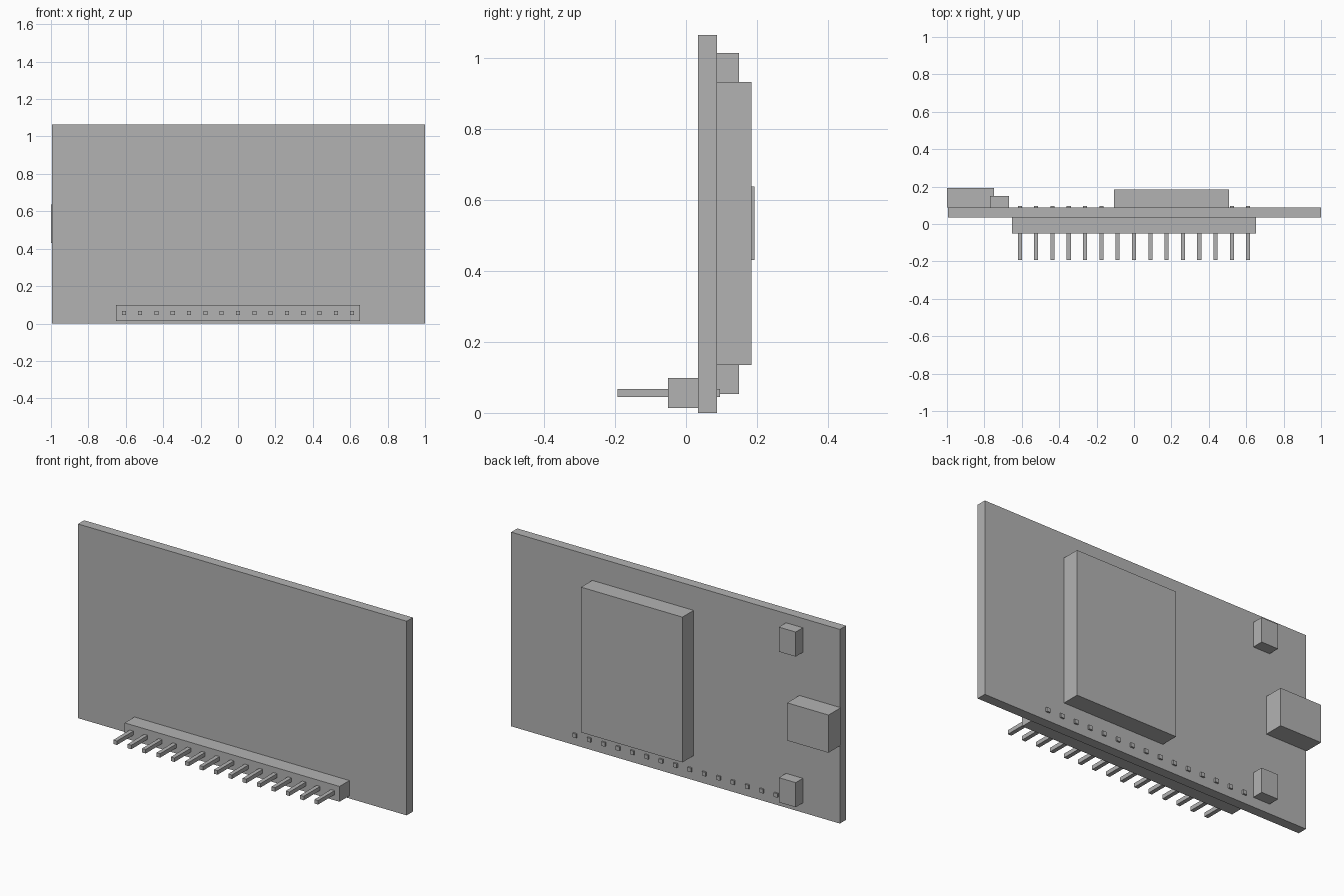
import bpy
import bmesh
from mathutils import Vector

cube = bpy.data.objects.get("Cube")
if cube:
    bpy.data.objects.remove(cube, do_unlink=True)

grey = bpy.data.materials.new("plain grey")
grey.use_nodes = True
colour = (0.45, 0.45, 0.45, 1)
grey.diffuse_color = colour
grey.node_tree.nodes["Principled BSDF"].inputs["Base Color"].default_value = colour


def box(name, x, y, z):
    """Box spanning the given (low, high) range on each axis."""
    low, high = (Vector(corner) for corner in zip(x, y, z))
    bm = bmesh.new()
    bmesh.ops.create_cube(bm, size=1)
    bmesh.ops.scale(bm, vec=high - low, verts=bm.verts)
    mesh = bpy.data.meshes.new(name)
    bm.to_mesh(mesh)
    bm.free()
    mesh.materials.append(grey)
    obj = bpy.data.objects.new(name, mesh)
    obj.location = (low + high) / 2
    bpy.context.collection.objects.link(obj)
    return obj


FRONT, BACK = 0.034, 0.087  # faces of the board
HEIGHT = 1.065

# Circuit board
box("circuit_board", (-0.995, 1), (FRONT, BACK), (0, HEIGHT))

# Parts on the back: main module, port and two push buttons
box("main_module", (-0.107, 0.508), (BACK, 0.184), (0.135, 0.932))
box("port", (-1, -0.749), (BACK, 0.193), (0.43, 0.637))
for name, bottom in (("lower_button", 0.053), ("upper_button", 0.879)):
    box(name, (-0.77, -0.668), (BACK, 0.149), (bottom, bottom + 0.135))

# Pin header on the front, with pins passing through the board
box("header_strip", (-0.652, 0.652), (-0.051, FRONT), (0.014, 0.098))
PINS, PITCH, HALF = 15, 0.0872, 0.011
for i in range(PINS):
    x = (i - (PINS - 1) / 2) * PITCH
    box(f"header_pin_{i + 1}", (x - HALF, x + HALF), (-0.193, 0.096), (0.045, 0.067))
